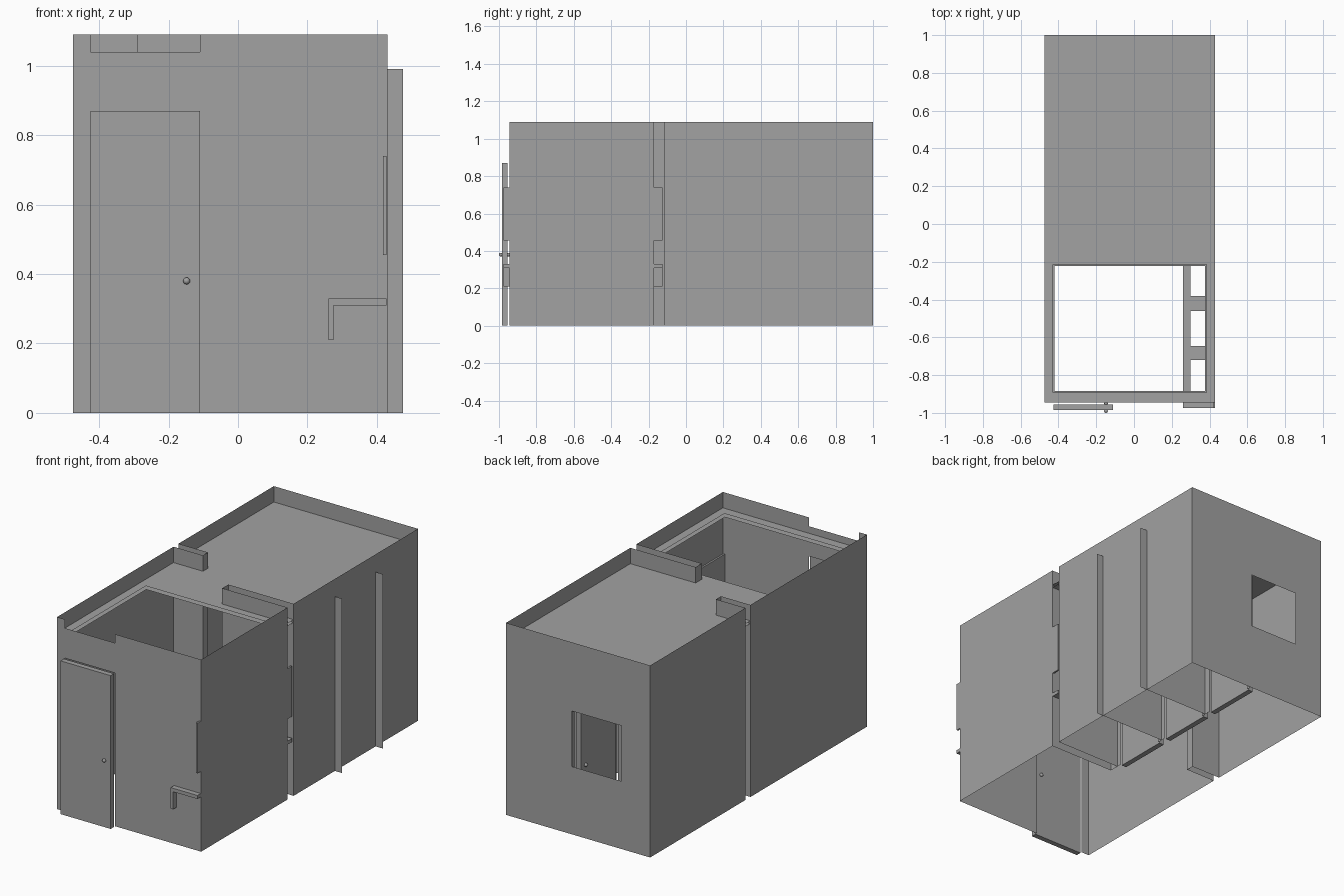
import bpy, bmesh
from mathutils import Vector

cube = bpy.data.objects.get("Cube")
if cube:
    bpy.data.objects.remove(cube, do_unlink=True)

grey = bpy.data.materials.new("plain_grey")
grey.use_nodes = True
GREY = (0.36, 0.36, 0.36, 1)
grey.diffuse_color = GREY
grey.node_tree.nodes["Principled BSDF"].inputs["Base Color"].default_value = GREY

L, R, F, B = -0.475, 0.43, -0.945, 1.0     # outer wall planes
TOP, ROOF, CEIL = 1.09, 1.0, 0.985
DOOR_W, DOOR_H = 0.315, 0.87


def finish(name, bm):
    mesh = bpy.data.meshes.new(name)
    bm.to_mesh(mesh)
    bm.free()
    mesh.materials.append(grey)
    obj = bpy.data.objects.new(name, mesh)
    bpy.context.collection.objects.link(obj)
    return obj


def panel(name, axis, pos, rect, holes=()):
    """Flat sheet across an axis; rect and holes are (u0, u1, v0, v1)."""
    bm = bmesh.new()
    us = sorted({u for r in (rect, *holes) for u in r[:2]})
    vs = sorted({v for r in (rect, *holes) for v in r[2:]})

    def point(u, v):
        co = [u, v]
        co.insert(axis, pos)
        return bm.verts.new(co)

    for u0, u1 in zip(us, us[1:]):
        for v0, v1 in zip(vs, vs[1:]):
            u, v = (u0 + u1) / 2, (v0 + v1) / 2
            if any(h[0] < u < h[1] and h[2] < v < h[3] for h in holes):
                continue
            bm.faces.new([point(u0, v0), point(u1, v0), point(u1, v1), point(u0, v1)])
    bmesh.ops.remove_doubles(bm, verts=bm.verts, dist=0.0001)
    bmesh.ops.recalc_face_normals(bm, faces=bm.faces)
    return finish(name, bm)


def ribbon(name, path, height):
    """Vertical sheet following a plan path."""
    bm = bmesh.new()
    verts = [bm.verts.new((x, y, 0)) for x, y in path]
    edges = [bm.edges.new(pair) for pair in zip(verts, verts[1:])]
    grown = bmesh.ops.extrude_edge_only(bm, edges=edges)["geom"]
    moved = [g for g in grown if isinstance(g, bmesh.types.BMVert)]
    bmesh.ops.translate(bm, verts=moved, vec=(0, 0, height))
    return finish(name, bm)


def box(name, low, high):
    bm = bmesh.new()
    bmesh.ops.create_cube(bm, size=1)
    low, high = Vector(low), Vector(high)
    bmesh.ops.scale(bm, verts=bm.verts, vec=high - low)
    bmesh.ops.translate(bm, verts=bm.verts, vec=(low + high) / 2)
    return finish(name, bm)


def knob(name, centre):
    bm = bmesh.new()
    bmesh.ops.create_uvsphere(bm, u_segments=12, v_segments=8, radius=0.01)
    bmesh.ops.translate(bm, verts=bm.verts, vec=centre)
    for face in bm.faces:
        face.smooth = True
    finish(name, bm)


# Side walls, each with a narrow recess running inwards
ribbon("left_wall", [(R, F), (R, -0.17), (0.02, -0.17), (0.02, -0.115), (R, -0.115), (R, B)], TOP)
ribbon("right_wall", [(L, B), (L, 0.145), (-0.29, 0.145), (-0.29, 0.10), (L, 0.10), (L, F)], TOP)

# Front wall with doorway and lowered parapet, back wall with window
door_x = (-0.425, -0.425 + DOOR_W)
panel("front_wall", 1, F, (L, R, 0, TOP), [(*door_x, 0, DOOR_H), (*door_x, 1.04, TOP)])
panel("back_wall", 1, B, (L, R, 0, TOP), [(-0.295, 0.015, 0.385, 0.70)])

# Roof and ceiling around the open skylight
panel("roof", 2, ROOF, (L, R, F, B), [(-0.428, 0.383, -0.892, -0.215)])
panel("ceiling", 2, CEIL, (L, R, F, B), [(-0.42, 0.375, -0.884, -0.223)])

# Entrance door
box("entrance_door", (door_x[0], -0.985, 0), (door_x[1], -0.955, DOOR_H))
for i, y in enumerate((-0.99, -0.95)):
    knob(f"entrance_knob_{i}", (-0.148, y, 0.38))

# Stall partitions that stand proud of the side wall
for i, y in enumerate((0.255, 0.62)):
    panel(f"stall_partition_{i}", 1, y, (0.02, 0.475, 0, 0.99))

# Stall fronts with doors
starts = (-0.09, 0.28, 0.655)
panel("stall_front", 0, 0.02, (-0.115, B, 0, CEIL),
      [(y, y + DOOR_W, 0, DOOR_H) for y in starts])
for i, y in enumerate(starts):
    box(f"stall_door_{i}", (-0.02, y, 0), (0.01, y + DOOR_W, DOOR_H))
    for side, x in (("outer", -0.025), ("inner", 0.015)):
        knob(f"stall_knob_{side}_{i}", (x, y + DOOR_W - 0.037, 0.38))

# Wash counter with three basin cut-outs, its apron and the mirror
ends = (-0.975, -0.125)
cuts = [(0.30, 0.405, y, y + 0.185) for y in (-0.905, -0.645, -0.38)]
counter = panel("counter_top", 2, 0.33, (0.26, 0.428, *ends), cuts)
thick = counter.modifiers.new("thickness", "SOLIDIFY")
thick.thickness = 0.02
thick.offset = -1
box("counter_apron", (0.26, ends[0], 0.21), (0.275, ends[1], 0.329))
box("mirror", (0.418, ends[0], 0.455), (0.428, ends[1], 0.74))
